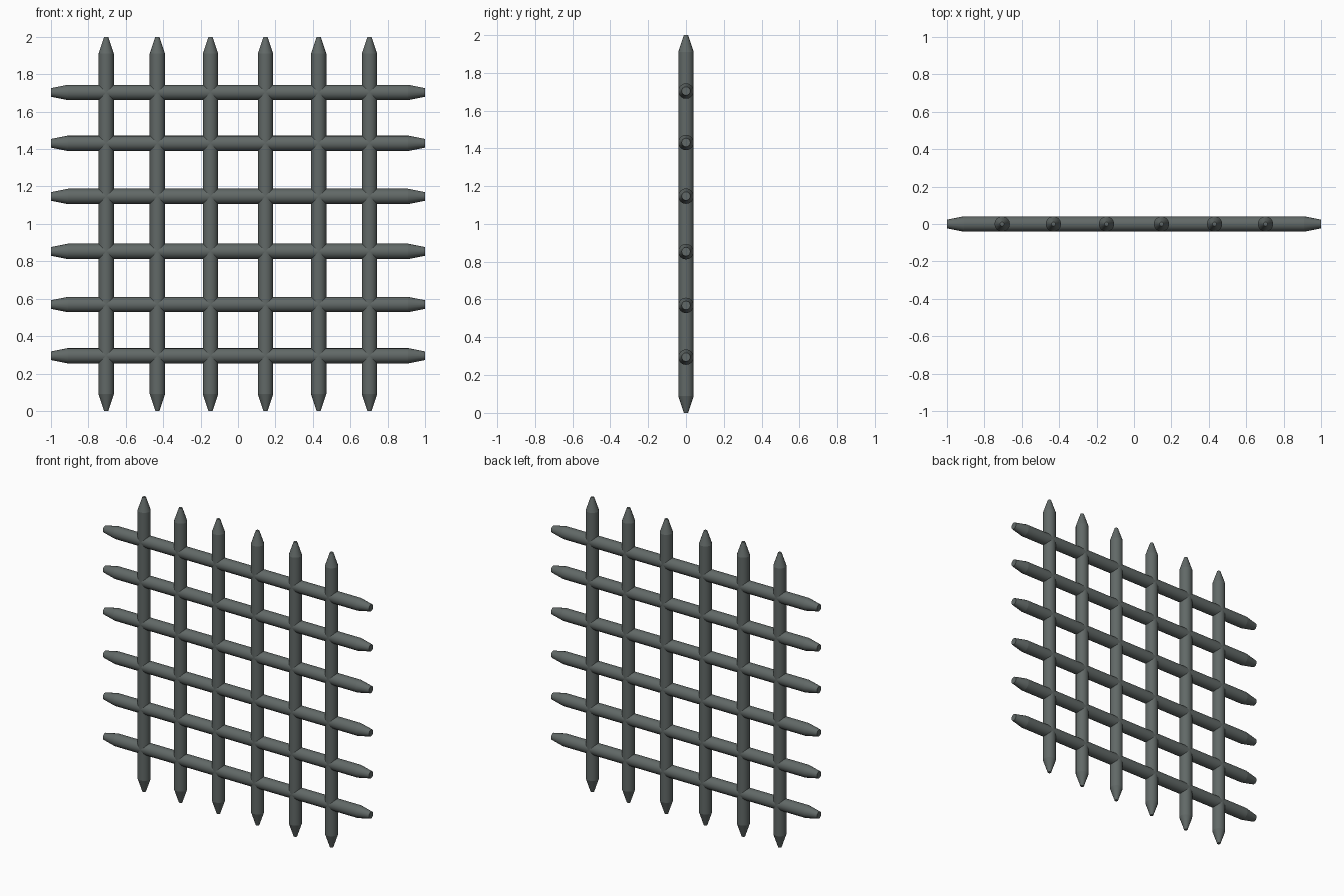
import bpy, bmesh, math
from mathutils import Matrix

if "Cube" in bpy.data.objects:
    bpy.data.objects.remove(bpy.data.objects["Cube"])

SIDES = 16
R = 0.041
OFFSETS = [-0.705, -0.431, -0.147, 0.147, 0.431, 0.703]


def bar(name, tip_radius, matrix):
    """Round bar along local z, length 2, with tapered ends."""
    bm = bmesh.new()
    rings = []
    for z, r in [(-1, tip_radius), (-0.91, R), (0.91, R), (1, tip_radius)]:
        rings.append([bm.verts.new((r * math.cos(2 * math.pi * i / SIDES),
                                    r * math.sin(2 * math.pi * i / SIDES), z))
                      for i in range(SIDES)])
    for a, b in zip(rings, rings[1:]):
        for i in range(SIDES):
            j = (i + 1) % SIDES
            bm.faces.new((a[i], a[j], b[j], b[i]))
    bm.faces.new(rings[0][::-1])
    bm.faces.new(rings[-1])
    bm.transform(matrix)
    mesh = bpy.data.meshes.new(name)
    bm.to_mesh(mesh)
    bm.free()
    obj = bpy.data.objects.new(name, mesh)
    bpy.context.collection.objects.link(obj)
    mesh.materials.append(iron)
    bpy.ops.object.select_all(action='DESELECT')
    obj.select_set(True)
    bpy.context.view_layer.objects.active = obj
    # keep the taper edges and end caps crisp
    bpy.ops.object.shade_smooth_by_angle(angle=math.radians(24))
    # crisp ring where the taper begins
    for e in mesh.edges:
        v0, v1 = (matrix.inverted() @ mesh.vertices[v].co for v in e.vertices)
        if abs(v0.z - v1.z) < 1e-4:
            e.use_edge_sharp = True


# Dark iron
iron = bpy.data.materials.new("dark_iron")
iron.diffuse_color = (0.12, 0.14, 0.135, 1)
iron.use_nodes = True
iron.node_tree.nodes["Principled BSDF"].inputs["Base Color"].default_value = iron.diffuse_color

# Grille: pointed vertical bars and blunter horizontal bars, crossing in one plane
for k, d in enumerate(OFFSETS):
    bar(f"vertical_bar_{k + 1}", 0.011, Matrix.Translation((d, 0, 1)))
    bar(f"horizontal_bar_{k + 1}", 0.023,
        Matrix.Translation((0, 0, 1 + d)) @ Matrix.Rotation(math.pi / 2, 4, 'Y'))
